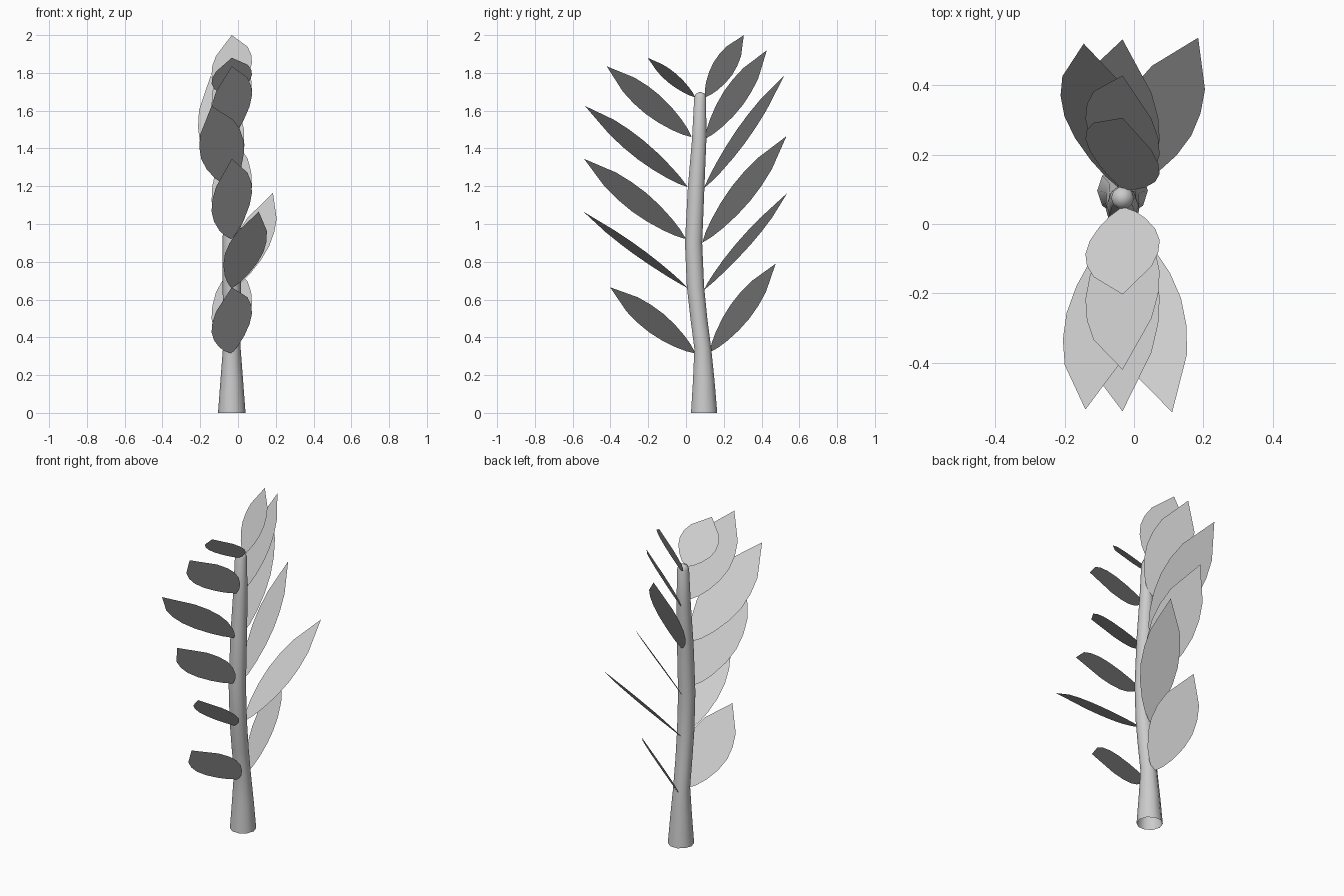
import bpy, bmesh, math
from mathutils import Vector

if "Cube" in bpy.data.objects:
    bpy.data.objects.remove(bpy.data.objects["Cube"])

CX = -0.033  # stem axis in x


def finish(name, bm):
    me = bpy.data.meshes.new(name)
    bm.normal_update()
    bm.to_mesh(me)
    bm.free()
    ob = bpy.data.objects.new(name, me)
    bpy.context.collection.objects.link(ob)
    return ob


# Stem: gently bent tapering tube, open at the bottom: (z, y, radius)
SIDES = 10
path = [(0, .096, .073), (.17, .094, .06), (.34, .089, .047), (.5, .068, .047),
        (.67, .05, .048), (.9, .04, .048), (1.2, .054, .046),
        (1.45, .07, .04), (1.67, .075, .033), (1.69, .076, .025)]
bm = bmesh.new()
rings = []
for z, y, r in path:
    rings.append([bm.verts.new((CX + r * math.cos(2 * math.pi * i / SIDES),
                                y + r * math.sin(2 * math.pi * i / SIDES), z))
                  for i in range(SIDES)])
for a, b in zip(rings, rings[1:]):
    for i in range(SIDES):
        j = (i + 1) % SIDES
        bm.faces.new((a[i], a[j], b[j], b[i]))
tip = bm.verts.new((CX, .076, 1.7))
for i in range(SIDES):
    bm.faces.new((rings[-1][i], rings[-1][(i + 1) % SIDES], tip))
for f in bm.faces:
    f.smooth = True
finish("stem", bm)

# Leaf half outline: (fraction of length, fraction of half width)
HALF = [(.08, .34), (.18, .62), (.32, .88), (.46, 1.0), (.6, .96), (.74, .78)]


def leaf(name, base, end, roll):
    base, end = Vector(base), Vector(end)
    axis = end - base
    d = axis.normalized()
    u = d.cross(Vector((0, 0, 1))).normalized()
    if u.x < 0:
        u = -u
    n = d.cross(u)
    if n.z < 0:
        n = -n
    r = math.radians(roll)
    w = (u * math.cos(r) + n * math.sin(r)) * .107 / math.cos(r)
    pts = [base] + [base + axis * t + w * s for t, s in HALF] + [end]
    pts += [base + axis * t - w * s for t, s in reversed(HALF)]
    bm = bmesh.new()
    f = bm.faces.new([bm.verts.new(p) for p in pts])
    f.normal_update()
    if f.normal.dot(n) < 0:
        f.normal_flip()
    finish(name, bm)


# Leaves: base y, base z, tip x, tip y, tip z, roll
back = [(.125, .32, CX, .475, .79, 30), (.095, .65, .185, .537, 1.165, -3),
        (.085, .90, CX, .532, 1.465, 30), (.095, 1.19, -.145, .52, 1.785, 30),
        (.1, 1.45, CX, .428, 1.92, 30), (.1, 1.67, CX, .306, 2.0, 29)]
front = [(.05, .315, CX, -.402, .665, 30), (.01, .66, .11, -.543, 1.065, 4),
         (0, .92, CX, -.54, 1.345, 30), (.01, 1.195, -.14, -.535, 1.625, 30),
         (.03, 1.46, CX, -.42, 1.835, 30), (.05, 1.67, CX, -.203, 1.88, 16)]
for side, rows in (("back", back), ("front", front)):
    for k, (by, bz, tx, ty, tz, roll) in enumerate(rows, 1):
        leaf(f"{side}_leaf_{k}", (CX, by, bz), (tx, ty, tz), roll)
